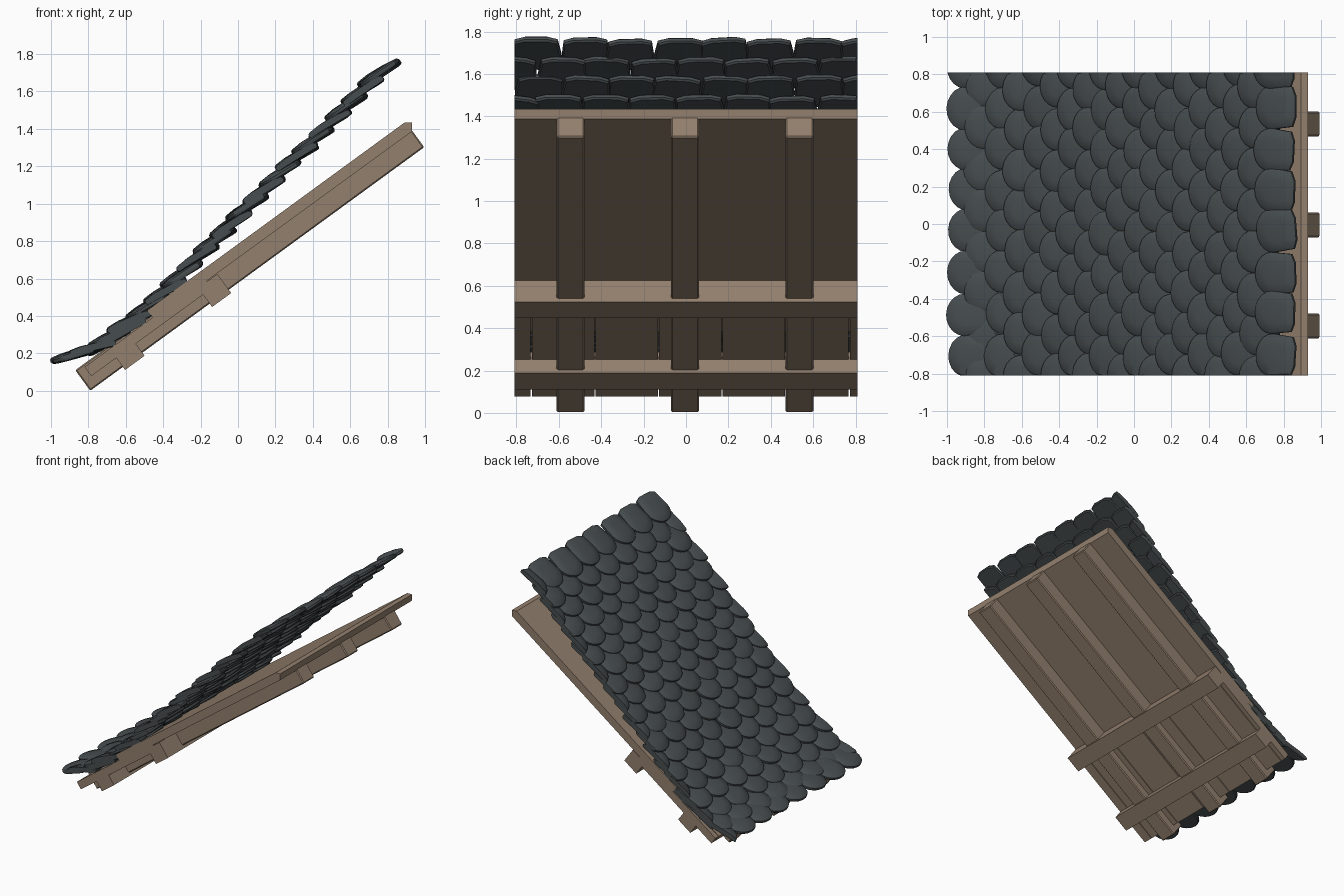
import bpy, bmesh, math, random
from mathutils import Vector, Matrix

if "Cube" in bpy.data.objects:
    bpy.data.objects.remove(bpy.data.objects["Cube"])

random.seed(4)
ANG = math.radians(36.1)
U = (math.cos(ANG), math.sin(ANG))          # direction up the slope
HALF = 0.81                                 # half width of the roof


def material(name, col):
    m = bpy.data.materials.new(name)
    m.diffuse_color = (*col, 1)
    m.use_nodes = True
    m.node_tree.nodes["Principled BSDF"].inputs["Base Color"].default_value = m.diffuse_color
    return m


WOOD = material("weathered wood", (0.29, 0.215, 0.155))
SLATE = material("dark slate", (0.062, 0.073, 0.077))


def P(u, n):
    """Slope coordinates (along, off the rafter underside) to x, z."""
    return (-0.79 + u * U[0] - n * U[1], u * U[1] + n * U[0])


def rect(u0, u1, n0, n1):
    return [P(u0, n0), P(u1, n0), P(u1, n1), P(u0, n1)]


def finish(name, bm, mat):
    bmesh.ops.recalc_face_normals(bm, faces=bm.faces)
    me = bpy.data.meshes.new(name)
    bm.to_mesh(me)
    bm.free()
    me.materials.append(mat)
    ob = bpy.data.objects.new(name, me)
    bpy.context.collection.objects.link(ob)
    return ob


def prism(name, profile, y0, y1, bevel=0):
    """Extrude an xz profile along y."""
    bm = bmesh.new()
    f = bm.faces.new([bm.verts.new((x, y0, z)) for x, z in profile])
    ext = bmesh.ops.extrude_face_region(bm, geom=[f])
    verts = [g for g in ext["geom"] if isinstance(g, bmesh.types.BMVert)]
    bmesh.ops.translate(bm, vec=(0, y1 - y0, 0), verts=verts)
    ob = finish(name, bm, WOOD)
    if bevel:
        b = ob.modifiers.new("soft edges", "BEVEL")
        b.width = bevel
        b.segments = 1
    return ob


# Timber frame: rafters and cross beams
for i, y in enumerate((-0.545, -0.005, 0.535)):
    prism(f"rafter_{i + 1}", rect(0, 2.21, 0, 0.136), y - 0.066, y + 0.066, 0.007)
prism("lower_cross_beam", rect(0.216, 0.345, -0.02, 0.105), -HALF, HALF)
prism("upper_cross_beam", rect(0.79, 0.917, -0.022, 0.104), -HALF, HALF)

# Lower planks, with narrow gaps
edges = [-HALF, -0.73, -0.43, -0.13, 0.17, 0.47, 0.77, HALF]
for i, (a, b) in enumerate(zip(edges, edges[1:])):
    prism(f"lower_plank_{i + 1}", rect(0.05, 0.85, 0.06, 0.12),
          a + (0.003 if i else 0), b - (0.003 if i < 6 else 0))

# Upper deck with plumb-cut ridge end
prism("upper_deck", [P(0.5, 0.108), (0.93, 1.386), (0.93, 1.435),
                     (0.892, 1.435), P(0.5, 0.168)], -HALF, HALF)


def add_tile(bm, pos, tilt, length=0.25, half=0.116, thick=0.03):
    """One rounded scale: tip downhill, gently domed top."""
    outline = []
    for k in range(11):                      # rounded tip
        a = math.pi * k / 10
        outline.append((-length / 2 + 0.105 * (1 - math.sin(a)), -half * math.cos(a)))
    outline += [(length / 2 - 0.02, half * 0.9), (length / 2, half * 0.5),
                (length / 2, -half * 0.5), (length / 2 - 0.02, -half * 0.9)]
    mat = (Matrix.Translation(pos) @ Matrix.Rotation(-tilt, 4, "Y")
           @ Matrix.Rotation(random.uniform(-0.07, 0.07), 4, "Z")
           @ Matrix.Rotation(random.uniform(-0.05, 0.05), 4, "X"))
    grow = random.uniform(0.97, 1.03)

    def ring(scale, h):
        out = []
        for x, y in outline:
            v = mat @ Vector((x * scale, y * scale * grow, h))
            v.y = max(-HALF, min(HALF, v.y))  # trimmed at the verges
            out.append(bm.verts.new(v))
        return out

    rings = [ring(0.94, -thick / 2), ring(1, -thick / 4), ring(1, thick / 4),
             ring(0.93, thick / 2), ring(0.5, thick / 2 + 0.008)]
    n = len(outline)
    for r0, r1 in zip(rings, rings[1:]):
        for k in range(n):
            bm.faces.new((r0[k], r0[(k + 1) % n], r1[(k + 1) % n], r1[k]))
    bm.faces.new(rings[0][::-1])
    bm.faces.new(rings[-1])


def tile_sheet(name, path, rows, lean, first):
    """Staggered rows of scales spaced evenly along an xz path."""
    pts = [Vector(p) for p in path]
    lens = [(b - a).length for a, b in zip(pts, pts[1:])]
    bm = bmesh.new()
    for r in range(rows):
        d = sum(lens) * r / (rows - 1)
        i = 0
        while i < len(lens) - 1 and d > lens[i]:
            d -= lens[i]
            i += 1
        seg = (pts[i + 1] - pts[i]).normalized()
        c = pts[i] + seg * d
        tilt = math.atan2(seg.y, seg.x) - lean
        y = first - 0.22 + (0.11 if r % 2 else 0)
        while y < HALF + 0.09:
            if y > -HALF - 0.09:
                pos = (c.x + random.uniform(-0.008, 0.008), y + random.uniform(-0.01, 0.01),
                       c.y + random.uniform(-0.004, 0.004))
                add_tile(bm, pos, tilt + random.uniform(-0.04, 0.04))
            y += 0.22
    ob = finish(name, bm, SLATE)
    bpy.ops.object.select_all(action="DESELECT")
    ob.select_set(True)
    bpy.context.view_layer.objects.active = ob
    bpy.ops.object.shade_smooth_by_angle(angle=math.radians(35))


# Slate covering: main slope and the flared eaves
tile_sheet("main_roof_tiles", [(-0.68, 0.29), (-0.52, 0.415), (-0.374, 0.55), (0.755, 1.695)],
           17, math.radians(13), -0.7)
tile_sheet("eaves_tiles", [(-0.875, 0.19), (-0.7, 0.255), (-0.53, 0.375)],
           5, math.radians(5), -0.7)
